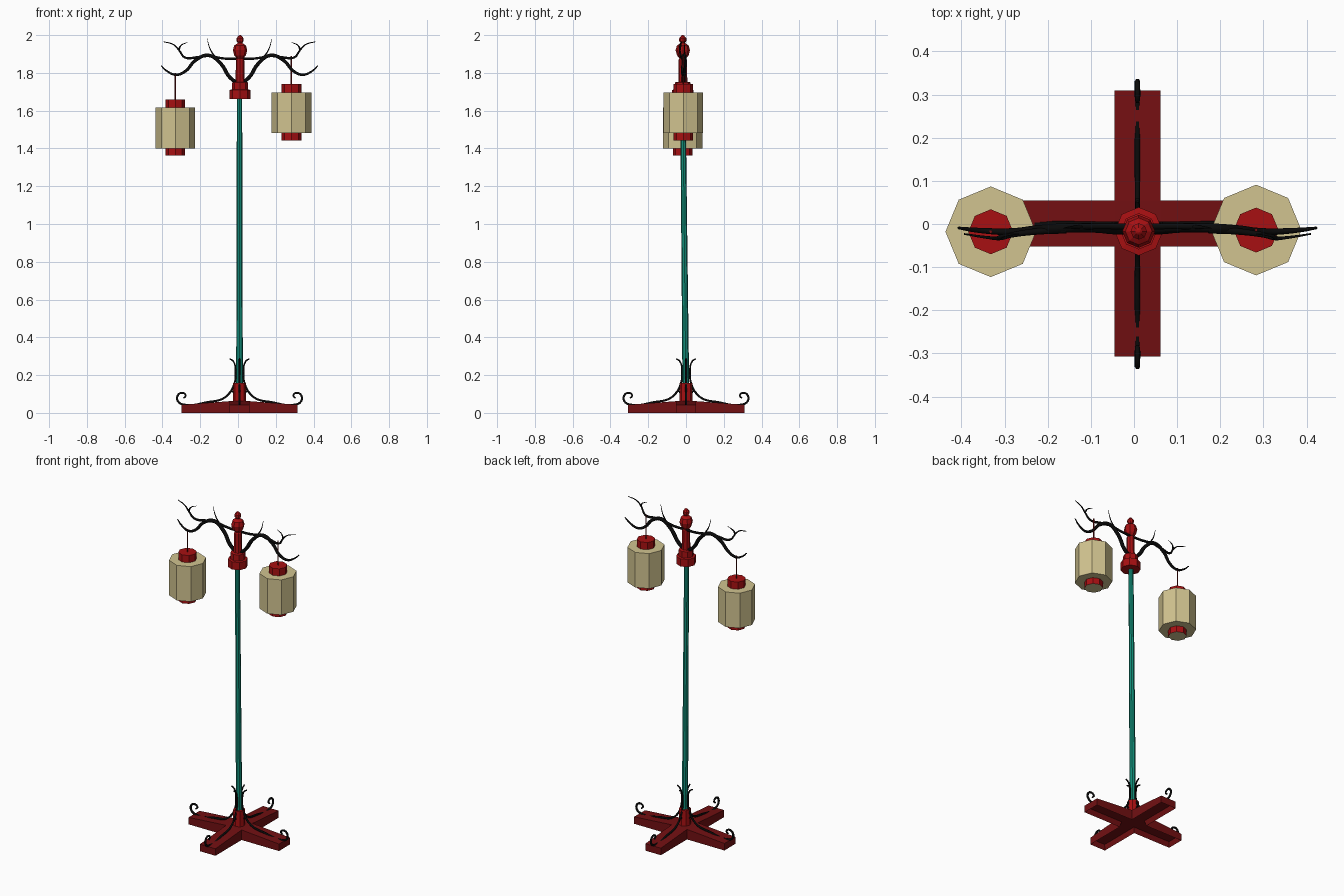
import bpy, bmesh, math
from mathutils import Vector, Matrix

cube = bpy.data.objects.get("Cube")
if cube:
    bpy.data.objects.remove(cube)


def material(name, r, g, b):
    m = bpy.data.materials.new(name)
    m.use_nodes = True
    m.diffuse_color = (r, g, b, 1)
    m.node_tree.nodes["Principled BSDF"].inputs["Base Color"].default_value = (r, g, b, 1)
    return m


DARK_RED = material("dark red", 0.17, 0.005, 0.006)
RED = material("lacquer red", 0.39, 0.005, 0.006)
TEAL = material("teal", 0.006, 0.27, 0.19)
PAPER = material("lantern paper", 0.64, 0.55, 0.28)
IRON = material("black iron", 0.003, 0.003, 0.003)


def link(name, mesh, *mats):
    obj = bpy.data.objects.new(name, mesh)
    bpy.context.collection.objects.link(obj)
    for m in mats:
        mesh.materials.append(m)
    return obj


def turned(name, x, y, profile, *mats, sides=8, lean=0.0):
    """Flat-sided turned part from (radius, z) pairs, bottom to top."""
    bm = bmesh.new()
    rings = []
    for i, (r, z) in enumerate(profile):
        dy = lean * i / (len(profile) - 1)
        rings.append([bm.verts.new((x + r * math.cos(math.tau * k / sides),
                                    y + dy + r * math.sin(math.tau * k / sides), z))
                      for k in range(sides)])
    for a, b in zip(rings, rings[1:]):
        for k in range(sides):
            n = (k + 1) % sides
            bm.faces.new((a[k], a[n], b[n], b[k]))
    bm.faces.new(reversed(rings[0]))
    bm.faces.new(rings[-1])
    if len(mats) > 1:  # second colour goes on the lowest face
        bm.faces.ensure_lookup_table()
        bm.faces[-2].material_index = 1
    mesh = bpy.data.meshes.new(name)
    bm.to_mesh(mesh)
    bm.free()
    return link(name, mesh, *mats)


def rod(name, points, start, end, mat, place=Matrix(), bulge=0.0):
    """Round bent rod through the points, tapering from start to end radius."""
    cu = bpy.data.curves.new(name, "CURVE")
    cu.dimensions = "3D"
    cu.bevel_depth = 1.0
    cu.bevel_resolution = 1
    cu.resolution_u = 5
    cu.use_fill_caps = True
    sp = cu.splines.new("BEZIER")
    sp.bezier_points.add(len(points) - 1)
    for i, (bp, p) in enumerate(zip(sp.bezier_points, points)):
        t = i / (len(points) - 1)
        bp.co = place @ Vector(p)
        bp.handle_left_type = bp.handle_right_type = "AUTO"
        bp.radius = start + (end - start) * t + bulge * math.sin(math.pi * t)
    tmp = bpy.data.objects.new(name + " path", cu)
    bpy.context.collection.objects.link(tmp)
    bpy.context.view_layer.update()
    mesh = bpy.data.meshes.new_from_object(tmp.evaluated_get(bpy.context.evaluated_depsgraph_get()))
    bpy.data.objects.remove(tmp)
    mesh.materials.clear()
    return link(name, mesh, mat)


CX, TOP_Y = 0.008, -0.017

# Cross-shaped foot, sloping to its ends and hollow beneath
W, L = 0.053, 0.308
bm = bmesh.new()
corners = [Vector((sx * W, sy * W, 0.062)) for sx, sy in ((1, -1), (1, 1), (-1, 1), (-1, -1))]
centre = [bm.verts.new(c) for c in corners]
bm.faces.new(centre)
for k in range(4):
    turn = Matrix.Rotation(k * math.pi / 2, 3, "Z")
    tips = [bm.verts.new(turn @ Vector((L, s * W, 0.043))) for s in (-1, 1)]
    bm.faces.new((centre[k], tips[0], tips[1], centre[(k + 1) % 4]))
tops = bm.faces[:]
new = bmesh.ops.extrude_face_region(bm, geom=tops, use_keep_orig=True)["geom"]
under = [f for f in new if isinstance(f, bmesh.types.BMFace)]
for v in {v for f in under for v in f.verts}:
    v.co.z = 0
bmesh.ops.recalc_face_normals(bm, faces=bm.faces[:])
bmesh.ops.inset_region(bm, faces=under, thickness=0.008, use_even_offset=True)
for v in {v for f in under for v in f.verts}:
    v.co.z = 0.032
bmesh.ops.translate(bm, verts=bm.verts[:], vec=(CX, 0.001, 0))
mesh = bpy.data.meshes.new("foot")
bm.to_mesh(mesh)
bm.free()
link("foot", mesh, DARK_RED)

# Pole and its collars
turned("base_collar", CX, 0, [(0.034, 0.035), (0.034, 0.157)], RED)
turned("pole", CX, 0, [(0.018, 0.05), (0.014, 1.69)], TEAL, lean=TOP_Y)
turned("top_collar", CX + 0.003, TOP_Y,
       [(0.056, 1.663), (0.056, 1.71), (0.042, 1.712), (0.042, 1.75), (0.024, 1.752),
        (0.022, 1.87), (0.016, 1.88)], RED)
turned("finial", CX + 0.003, TOP_Y,
       [(0.016, 1.875), (0.031, 1.893), (0.038, 1.92), (0.031, 1.945), (0.012, 1.958),
        (0.019, 1.969), (0.019, 1.983), (0.008, 1.997), (0.003, 2.0)], RED)

# Four iron scrolls bracing the pole
SCROLL = [(0.052, 0.287), (0.032, 0.272), (0.021, 0.22), (0.033, 0.14), (0.08, 0.08), (0.17, 0.057),
          (0.29, 0.043), (0.325, 0.06), (0.328, 0.09), (0.307, 0.106), (0.285, 0.093), (0.296, 0.078)]
SPUR = [(0.058, 0.105), (0.04, 0.115), (0.028, 0.1)]
for k, side in enumerate(("left", "back", "right", "front")):
    place = Matrix.Translation((CX, 0, 0)) @ Matrix.Rotation(k * math.pi / 2, 4, "Z")
    rod(side + "_scroll", [(r, 0, z) for r, z in SCROLL], 0.004, 0.005, IRON, place, 0.002)
    rod(side + "_scroll_spur", [(r, 0, z) for r, z in SPUR], 0.005, 0.004, IRON, place)

# Branching arms, mirrored to either side
ARM = [(0, 0, 1.74), (0.05, 0, 1.775), (0.1, 0.004, 1.85), (0.165, 0.004, 1.893),
       (0.235, 0, 1.865), (0.285, -0.005, 1.81), (0.335, -0.004, 1.79), (0.385, 0.0, 1.81), (0.415, 0.004, 1.838)]
CROSSBAR = [(0, 0.006, 1.874), (0.08, 0.008, 1.876), (0.17, 0.006, 1.893)]
SPIKE = [(0.09, 0.004, 1.84), (0.125, 0.006, 1.88), (0.155, 0.005, 1.925), (0.172, 0.003, 1.982)]
TWIG = [(0.165, 0, 1.893), (0.23, -0.004, 1.882), (0.29, -0.012, 1.882), (0.32, -0.02, 1.92),
        (0.35, -0.018, 1.95), (0.402, -0.01, 1.965)]
HOOK = [(0.322, -0.02, 1.922), (0.31, -0.014, 1.945), (0.275, -0.01, 1.962)]
for sx, side in ((1, "left"), (-1, "right")):
    place = Matrix.Translation((CX, TOP_Y + 0.004, 0)) @ Matrix.Diagonal((sx, 1, 1, 1))
    rod(side + "_arm", ARM, 0.011, 0.003, IRON, place, 0.003)
    rod(side + "_crossbar", CROSSBAR, 0.007, 0.007, IRON, place)
    rod(side + "_spike", SPIKE, 0.007, 0.001, IRON, place)
    rod(side + "_twig", TWIG, 0.009, 0.002, IRON, place)
    rod(side + "_hook", HOOK, 0.006, 0.001, IRON, place)

# Hanging eight-sided lanterns; the right one hangs lower
for side, x, y, z, hang in (("left", 0.283, -0.014, 1.443, 1.89), ("right", -0.332, -0.018, 1.362, 1.80)):
    turned(side + "_lantern_body", x, y, [(0.105, z + 0.038), (0.105, z + 0.254)], PAPER)
    turned(side + "_lantern_caps", x, y, [(0.052, z), (0.052, z + 0.298)], RED, PAPER)
    turned(side + "_lantern_cord", x, y, [(0.004, z + 0.29), (0.004, hang)], DARK_RED, sides=6)
